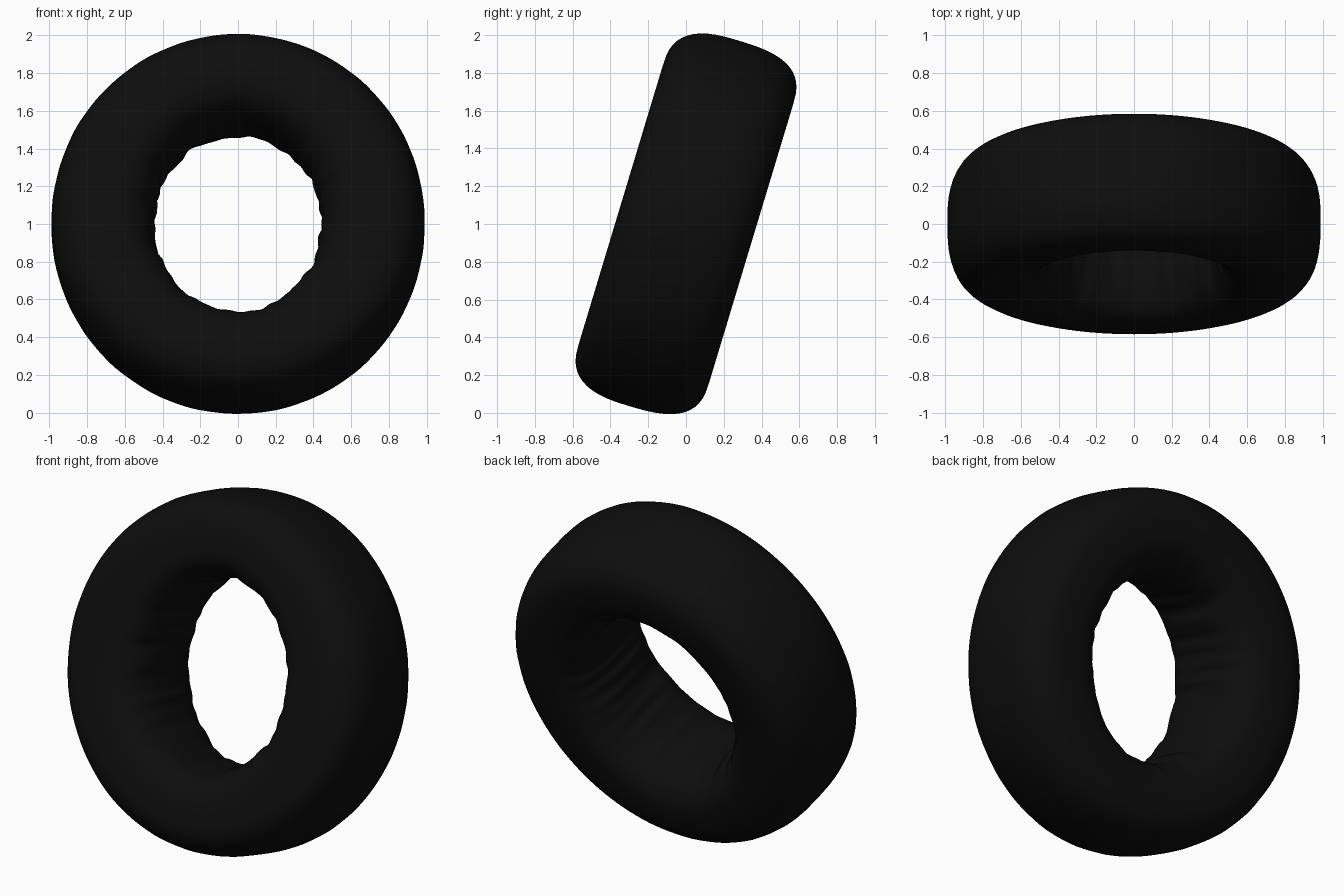
import bpy, bmesh, math
from mathutils import Vector, noise

if "Cube" in bpy.data.objects:
    bpy.data.objects.remove(bpy.data.objects["Cube"])

TILT = math.radians(73.2)
SEGS, RINGS = 224, 48
HALF_DEPTH, POWER = 0.36, 2.8      # padded cross-section: soft rounded box


def spow(v, p):
    return math.copysign(abs(v) ** p, v)


def ring_radius(angle, rx, ry):
    return rx * ry / math.hypot(ry * math.cos(angle), rx * math.sin(angle))


# Cushion: soft rounded section swept around a slightly oval ring
bm = bmesh.new()
loops = []
for i in range(SEGS):
    a = 2 * math.pi * i / SEGS
    ca, sa = math.cos(a), math.sin(a)
    r_in = ring_radius(a, 0.445, 0.525)
    r_out = ring_radius(a, 0.99, 1.01)
    mid, half = (r_in + r_out) / 2, (r_out - r_in) / 2
    loop = []
    for j in range(RINGS):
        t = 2 * math.pi * j / RINGS
        r = mid + half * spow(math.cos(t), 2 / POWER)
        n = HALF_DEPTH * spow(math.sin(t), 2 / POWER)
        # Gathered creases on the inner wall, faint ones on the outer rim
        inner, outer = max(0, -math.cos(t)), max(0, math.cos(t))
        crease = noise.noise(Vector((ca * 7, sa * 7, n * 2.0)))
        r += crease * (0.022 * inner ** 1.5 + 0.003 * outer)
        loop.append(bm.verts.new((r * ca, r * sa, n)))
    loops.append(loop)

for i in range(SEGS):
    p, q = loops[i], loops[(i + 1) % SEGS]
    for j in range(RINGS):
        k = (j + 1) % RINGS
        bm.faces.new((p[j], q[j], q[k], p[k])).smooth = True
bmesh.ops.recalc_face_normals(bm, faces=bm.faces)

mesh = bpy.data.meshes.new("ring_cushion")
bm.to_mesh(mesh)
bm.free()
cushion = bpy.data.objects.new("ring_cushion", mesh)
bpy.context.collection.objects.link(cushion)
cushion.rotation_euler.x = TILT
cushion.location.z = 1.0

# Black leather-like colour
black = bpy.data.materials.new("black_padding")
black.diffuse_color = (0.004, 0.004, 0.004, 1)
black.use_nodes = True
black.node_tree.nodes["Principled BSDF"].inputs["Base Color"].default_value = black.diffuse_color
mesh.materials.append(black)
